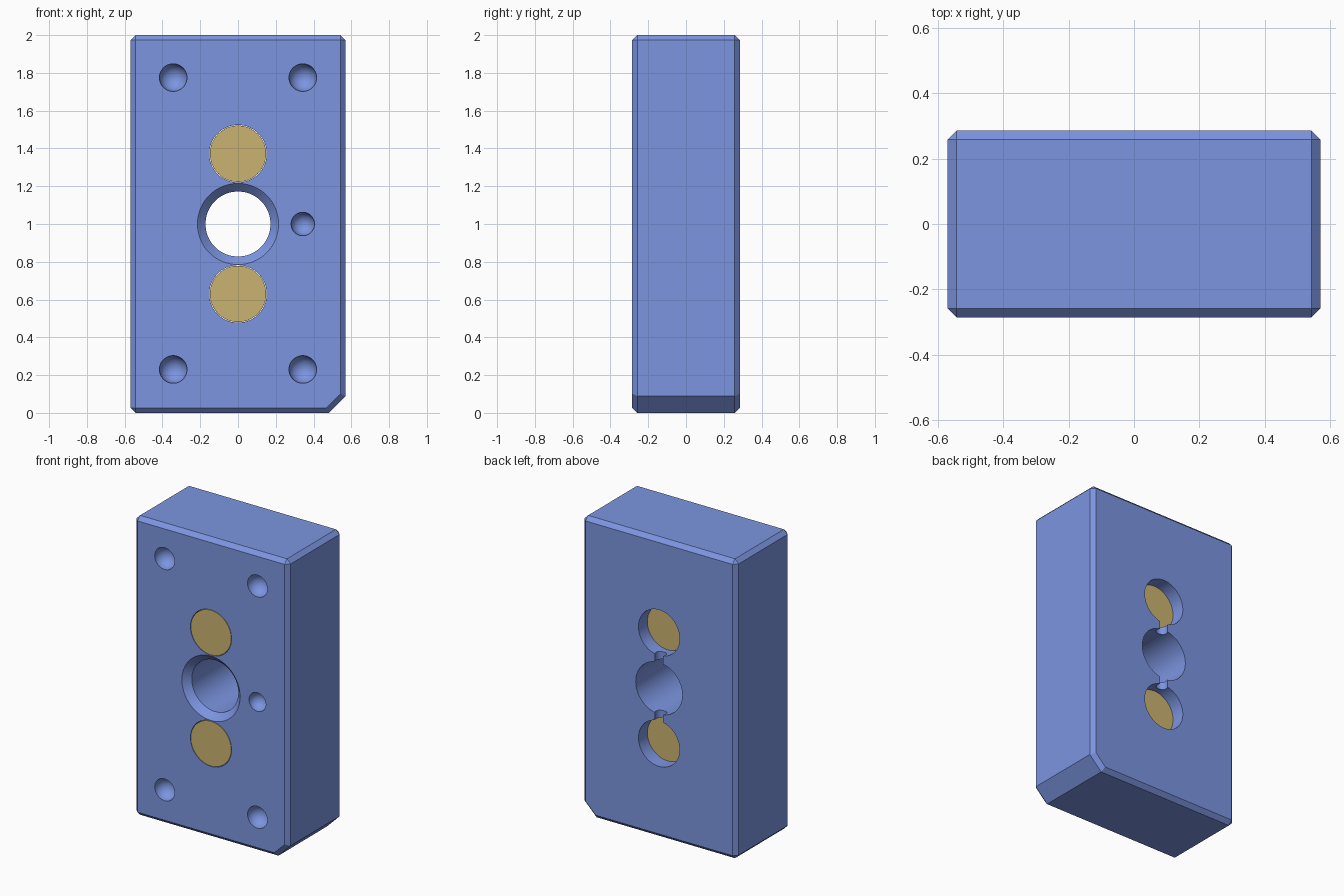
import bpy, bmesh, math

if "Cube" in bpy.data.objects:
    bpy.data.objects.remove(bpy.data.objects["Cube"])

W, D, H = 0.57, 0.285, 2.0      # half width, half depth, height
CH, CUT = 0.027, 0.09           # edge chamfer, large corner cut
SEG = 64


def finish(bm, name, color=None):
    bmesh.ops.recalc_face_normals(bm, faces=bm.faces)
    mesh = bpy.data.meshes.new(name)
    bm.to_mesh(mesh)
    bm.free()
    ob = bpy.data.objects.new(name, mesh)
    bpy.context.collection.objects.link(ob)
    if color:
        mat = bpy.data.materials.new(name + "_color")
        mat.diffuse_color = color
        mat.use_nodes = True
        mat.node_tree.nodes["Principled BSDF"].inputs["Base Color"].default_value = mat.diffuse_color
        mesh.materials.append(mat)
    return ob


def lathe(name, x, z, profile, color=None):
    """Spin (radius, y) points about an axis parallel to y, with closed ends."""
    bm = bmesh.new()
    rings = []
    for r, y in profile:
        rings.append([bm.verts.new((x + r * math.cos(i * math.tau / SEG), y,
                                    z + r * math.sin(i * math.tau / SEG)))
                      for i in range(SEG)])
    for a, b in zip(rings, rings[1:]):
        for i in range(SEG):
            j = (i + 1) % SEG
            bm.faces.new((a[i], a[j], b[j], b[i]))
    bm.faces.new(rings[0])
    bm.faces.new(rings[-1])
    return finish(bm, name, color)


def smooth(ob):
    bpy.ops.object.select_all(action='DESELECT')
    ob.select_set(True)
    bpy.context.view_layer.objects.active = ob
    bpy.ops.object.shade_smooth_by_angle(angle=math.radians(30))


# Body block: five-sided profile pulled through the depth, edges chamfered
bm = bmesh.new()
outline = [(-W, 0), (W - CUT, 0), (W, CUT), (W, H), (-W, H)]
front = [bm.verts.new((x, -D, z)) for x, z in outline]
back = [bm.verts.new((x, D, z)) for x, z in outline]
bm.faces.new(front)
bm.faces.new(back)
for i in range(5):
    j = (i + 1) % 5
    bm.faces.new((front[i], front[j], back[j], back[i]))
bmesh.ops.recalc_face_normals(bm, faces=bm.faces)
# The two depth edges of the large corner cut stay sharp
sharp = [{front[i], back[i]} for i in (1, 2)]
edges = [e for e in bm.edges if set(e.verts) not in sharp]
bmesh.ops.bevel(bm, geom=edges, offset=CH, offset_type='OFFSET', segments=1,
                profile=0.5, affect='EDGES')
body = finish(bm, "body_block", (0.2, 0.3, 0.75, 1))

# Central bore with a countersunk front
cutters = [lathe("bore_cutter", 0, 1, [(0.315, -D - 0.1), (0.215, -D),
                                       (0.172, -D + 0.043), (0.172, D + 0.1)])]

# Pockets for the two discs
disc_z = {"upper": 1.372, "lower": 0.63}
for key, z in disc_z.items():
    cutters.append(lathe(key + "_pocket_cutter", 0, z,
                         [(0.152, -D - 0.1), (0.152, D + 0.1)]))

# Round-bottomed front dimples
dimples = [(sx * 0.343, z, 0.073) for sx in (-1, 1) for z in (0.23, 1.775)]
dimples.append((0.343, 1.0, 0.062))
for x, z, r in dimples:
    dome = [(r * math.cos(t), -D + 0.005 + r * math.sin(t))
            for t in (k * math.radians(87) / 10 for k in range(11))]
    cutters.append(lathe("dimple_cutter", x, z, [(r, -D - 0.1)] + dome))

# Rounded groove on the back joining the bore to both pockets
bm = bmesh.new()
bmesh.ops.create_cone(bm, cap_ends=True, segments=32, radius1=0.036,
                      radius2=0.036, depth=0.6)
bmesh.ops.translate(bm, verts=bm.verts, vec=(0, D - 0.02, 1))
cutters.append(finish(bm, "groove_cutter"))

# Apply every cut, then drop the cutters
bpy.context.view_layer.objects.active = body
for c in cutters:
    c.hide_render = True
    mod = body.modifiers.new("cut", 'BOOLEAN')
    mod.operation = 'DIFFERENCE'
    mod.solver = 'EXACT'
    mod.object = c
    bpy.ops.object.modifier_apply(modifier=mod.name)
for c in cutters:
    bpy.data.objects.remove(c, do_unlink=True)
smooth(body)

# Inlaid discs: flush at the front, recessed at the back
for key, z in disc_z.items():
    smooth(lathe(key + "_disc", 0, z, [(0.149, -D), (0.149, D - 0.09)],
                 (0.6, 0.45, 0.16, 1)))
